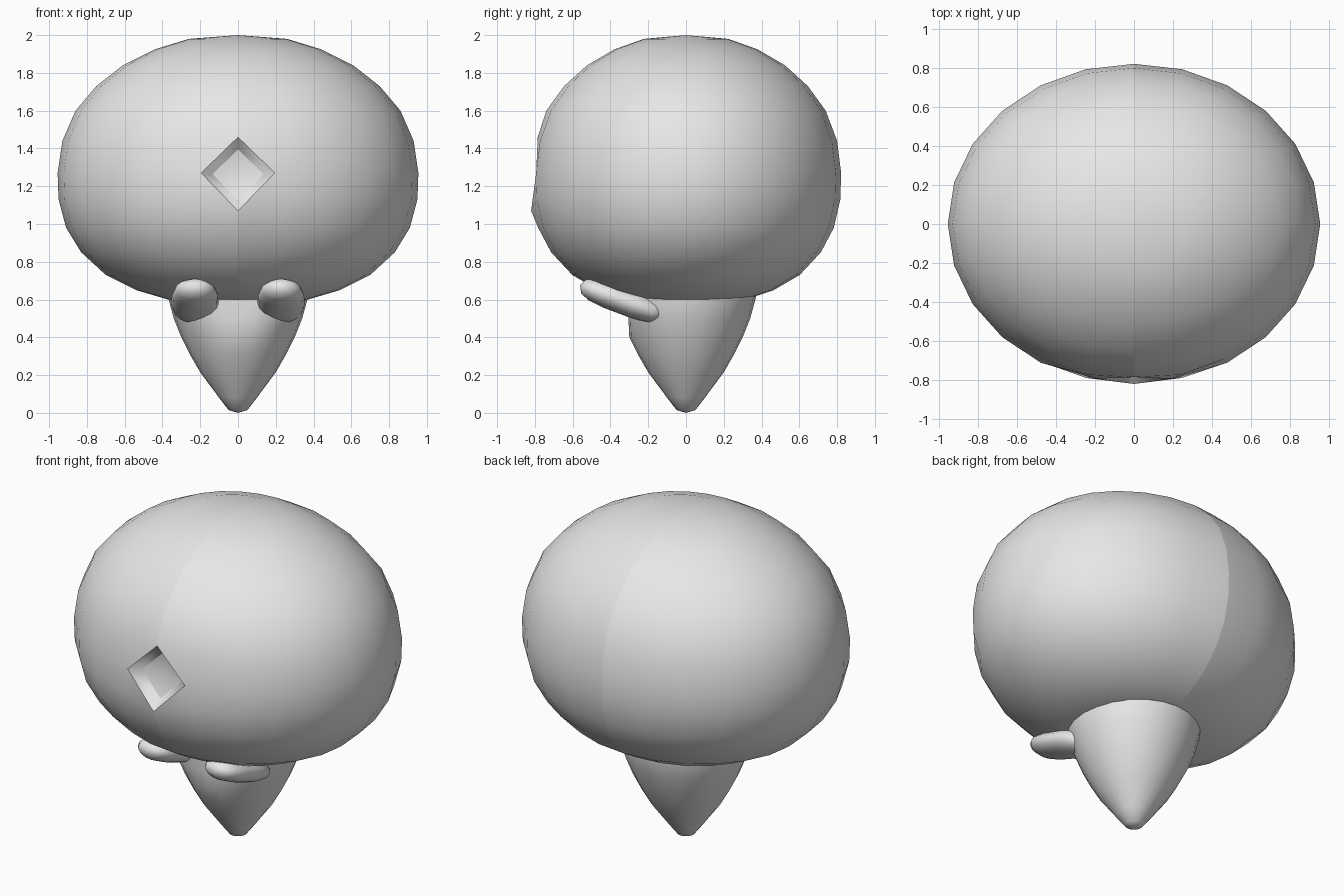
import bpy, bmesh, math
from mathutils import Matrix, Vector

old = bpy.data.objects.get("Cube")
if old:
    bpy.data.objects.remove(old, do_unlink=True)

grey = bpy.data.materials.new("plain grey")
grey.use_nodes = True
grey.diffuse_color = (0.8, 0.8, 0.8, 1)
grey.node_tree.nodes["Principled BSDF"].inputs["Base Color"].default_value = (0.8, 0.8, 0.8, 1)


def lathe(profile, segments, scale_y=1.0):
    """Revolve (radius, height) points about z; both end points lie on the axis."""
    bm = bmesh.new()
    rings = []
    for r, z in profile:
        if r == 0:
            rings.append([bm.verts.new((0, 0, z))] * segments)
            continue
        angles = [math.tau * i / segments for i in range(segments)]
        rings.append([bm.verts.new((r * math.cos(a), r * scale_y * math.sin(a), z))
                      for a in angles])
    for low, high in zip(rings, rings[1:]):
        for i in range(segments):
            j = (i + 1) % segments
            corners = list(dict.fromkeys((low[i], low[j], high[j], high[i])))
            bm.faces.new(corners)
    bmesh.ops.recalc_face_normals(bm, faces=bm.faces)
    return bm


def finish(bm, name):
    for f in bm.faces:
        f.smooth = True
    mesh = bpy.data.meshes.new(name)
    bm.to_mesh(mesh)
    bm.free()
    mesh.materials.append(grey)
    obj = bpy.data.objects.new(name, mesh)
    bpy.context.collection.objects.link(obj)
    return obj


# Head: wide dome, slightly flattened front to back
head = lathe([(0, 0.6), (0.37, 0.6), (0.54, 0.65), (0.70, 0.73), (0.83, 0.85),
              (0.91, 0.98), (0.95, 1.13), (0.955, 1.27), (0.93, 1.44), (0.86, 1.6),
              (0.75, 1.73), (0.61, 1.84), (0.44, 1.925), (0.26, 1.98), (0, 2)],
             24, 0.86)

# Centre seam as a sharp edge loop
for e in head.edges:
    if all(abs(v.co.x) < 0.001 for v in e.verts):
        e.smooth = False

# Diamond dent in the front of the head
middle = min(head.verts, key=lambda v: (v.co - Vector((0, -0.82, 1.27))).length)
around = [e.other_vert(middle) for e in middle.link_edges]
for face in list(middle.link_faces):
    a, b = [v for v in face.verts if v in around]
    bmesh.utils.face_split(face, a, b)
for v in around:
    if abs(v.co.x) > 0.01:
        v.co.x = math.copysign(0.195, v.co.x)
    elif v.co.z > 1.27:
        v.co = (0, -0.785, 1.46)
    else:
        v.co = (0, -0.82, 1.07)
bmesh.ops.dissolve_verts(head, verts=[middle])
dent = next(f for f in head.faces if all(v in f.verts for v in around))
for e in dent.edges:
    e.smooth = False
bmesh.ops.inset_region(head, faces=[dent], thickness=0.06, depth=-0.06)
bmesh.ops.poke(head, faces=[dent], offset=-0.035)
finish(head, "head")

# Body: blunt cone pointing down, with a flattened chest
body = lathe([(0, 0), (0.05, 0.015), (0.10, 0.08), (0.20, 0.215), (0.255, 0.31),
              (0.30, 0.40), (0.34, 0.5), (0.37, 0.61), (0.37, 0.68), (0, 0.7)], 24)
for v in body.verts:
    v.co.y = max(v.co.y, -0.305)
finish(body, "body")

# Arms: flattened stubs reaching forward and up
for side, name in ((1, "left_arm"), (-1, "right_arm")):
    arm = lathe([(0, -0.24), (0.07, -0.225), (0.11, -0.17), (0.125, -0.07),
                 (0.122, 0.08), (0.105, 0.17), (0.07, 0.22), (0, 0.24)], 16, 0.58)
    place = Matrix.Translation((0.228 * side, -0.335, 0.595)) @ Matrix.Rotation(1.22, 4, "X")
    bmesh.ops.transform(arm, matrix=place, verts=arm.verts)
    finish(arm, name)
